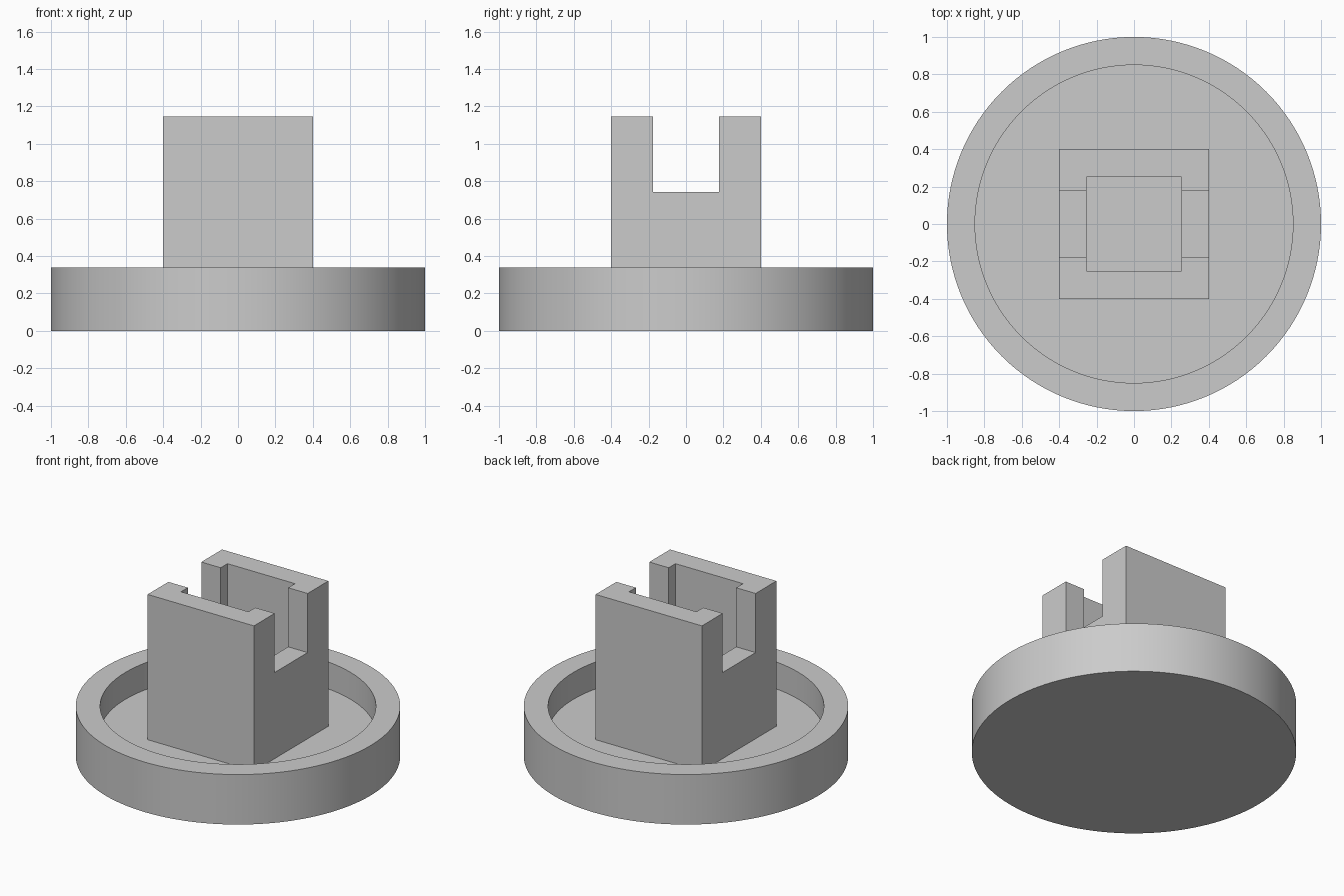
import bpy
import bmesh
import math

cube = bpy.data.objects.get("Cube")
if cube:
    bpy.data.objects.remove(cube, do_unlink=True)

BASE_TOP, FLOOR, POST_TOP, NOTCH = 0.34, 0.157, 1.145, 0.743
HALF = 0.4

grey = bpy.data.materials.new("plain grey")
grey.use_nodes = True
grey.diffuse_color = (0.6, 0.6, 0.6, 1)
grey.node_tree.nodes["Principled BSDF"].inputs["Base Color"].default_value = (0.6, 0.6, 0.6, 1)


def finish(name, bm):
    bmesh.ops.recalc_face_normals(bm, faces=bm.faces[:])
    mesh = bpy.data.meshes.new(name)
    bm.to_mesh(mesh)
    bm.free()
    mesh.materials.append(grey)
    obj = bpy.data.objects.new(name, mesh)
    bpy.context.collection.objects.link(obj)
    return obj


def select_only(obj):
    bpy.ops.object.select_all(action='DESELECT')
    obj.select_set(True)
    bpy.context.view_layer.objects.active = obj


# Round dish: a rim profile turned about the vertical axis
bm = bmesh.new()
profile = [(0, 0), (1, 0), (1, BASE_TOP), (0.85, BASE_TOP), (0.85, FLOOR), (0, FLOOR)]
verts = [bm.verts.new((r, 0, z)) for r, z in profile]
edges = [bm.edges.new(pair) for pair in zip(verts, verts[1:])]
bmesh.ops.spin(bm, geom=verts + edges, cent=(0, 0, 0), axis=(0, 0, 1),
               angle=math.tau, steps=128, use_duplicate=False)
bmesh.ops.remove_doubles(bm, verts=bm.verts[:], dist=0.0001)
dish = finish("round_dish", bm)
select_only(dish)
bpy.ops.object.shade_smooth_by_angle(angle=math.radians(30))

# Square post: a notched outline extruded along x
bm = bmesh.new()
half_outline = [(HALF, FLOOR), (HALF, POST_TOP), (0.177, POST_TOP), (0.177, NOTCH)]
outline = half_outline + [(-y, z) for y, z in reversed(half_outline)]
face = bm.faces.new([bm.verts.new((-HALF, y, z)) for y, z in outline])
extruded = bmesh.ops.extrude_face_region(bm, geom=[face])["geom"]
moved = [v for v in extruded if isinstance(v, bmesh.types.BMVert)]
bmesh.ops.translate(bm, verts=moved, vec=(2 * HALF, 0, 0))
if not any(f.normal.x < -0.9 for f in bm.faces):
    bm.faces.new([v for v in face.verts])
post = finish("notched_post", bm)

# Square pocket down through the post
bm = bmesh.new()
bmesh.ops.create_cube(bm, size=1)
bmesh.ops.scale(bm, verts=bm.verts[:], vec=(0.508, 0.5, 3))
cutter = finish("pocket_cutter", bm)
cutter.hide_render = True
cut = post.modifiers.new("pocket", 'BOOLEAN')
cut.operation = 'DIFFERENCE'
cut.solver = 'EXACT'
cut.object = cutter
select_only(post)
bpy.ops.object.modifier_apply(modifier=cut.name)
bpy.data.objects.remove(cutter, do_unlink=True)
